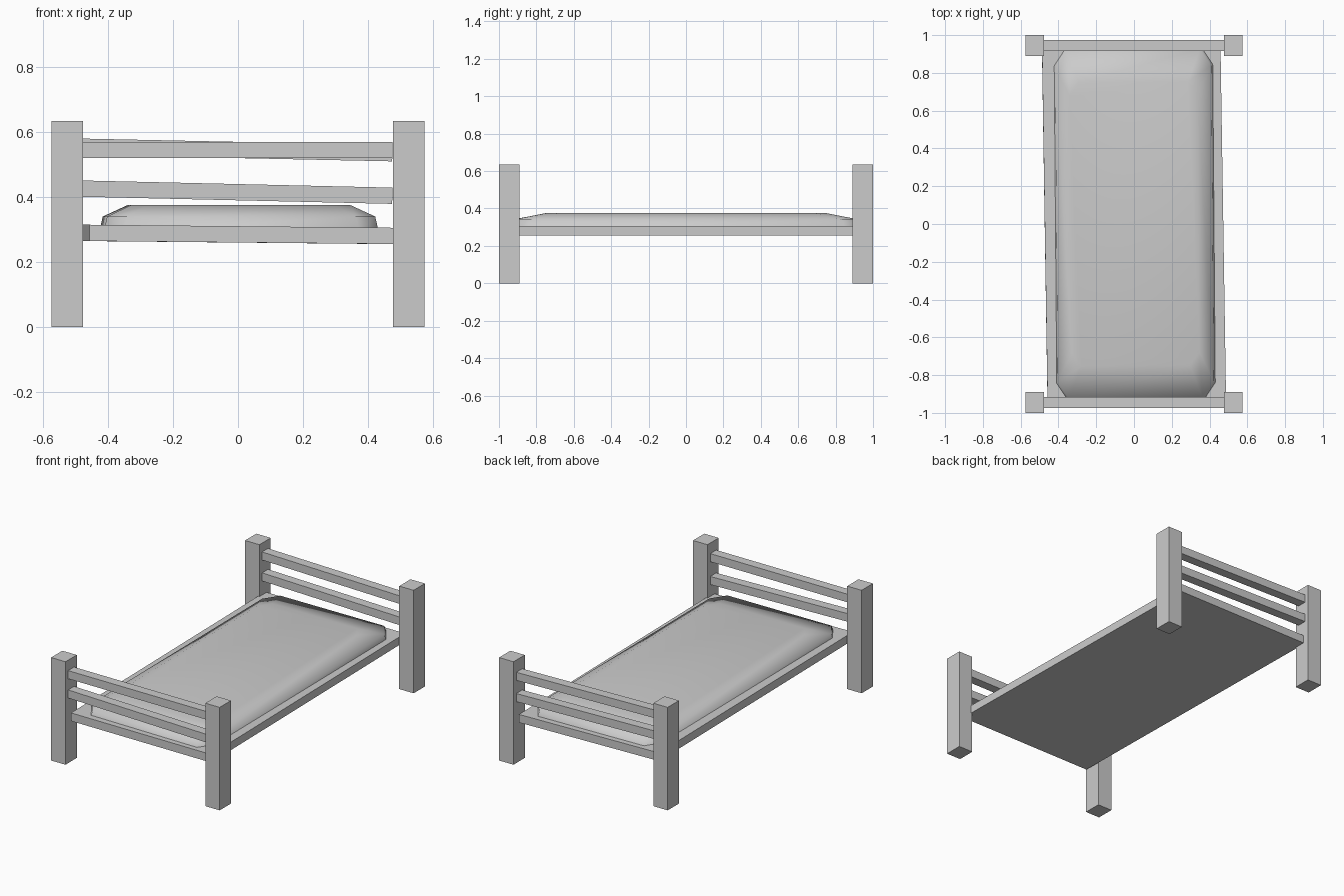
import bpy, bmesh, math
from mathutils import Matrix

cube = bpy.data.objects.get("Cube")
if cube:
    bpy.data.objects.remove(cube, do_unlink=True)

grey = bpy.data.materials.new("light_grey")
grey.use_nodes = True
grey.diffuse_color = (0.6, 0.6, 0.6, 1)
grey.node_tree.nodes["Principled BSDF"].inputs["Base Color"].default_value = (0.6, 0.6, 0.6, 1)


def finish(name, bm):
    bmesh.ops.recalc_face_normals(bm, faces=bm.faces)
    mesh = bpy.data.meshes.new(name)
    bm.to_mesh(mesh)
    bm.free()
    mesh.materials.append(grey)
    obj = bpy.data.objects.new(name, mesh)
    bpy.context.collection.objects.link(obj)
    return obj


def box(name, centre, size, tilt=0, yaw=0):
    bm = bmesh.new()
    bmesh.ops.create_cube(bm, size=1, matrix=Matrix.Diagonal((*size, 1)))
    obj = finish(name, bm)
    obj.location = centre
    obj.rotation_euler = (0, tilt, yaw)
    return obj


# Corner posts
for end, sy in (("front", -1), ("back", 1)):
    for side, sx in (("right", -1), ("left", 1)):
        box(f"{end}_{side}_post", (sx * 0.526, sy * 0.945, 0.317), (0.098, 0.11, 0.635))

# Slightly crooked end rails
for end, y, top_tilt in (("front", -0.945, 0), ("back", 0.945, 0.021)):
    box(f"{end}_top_rail", (-0.002, y, 0.545), (0.955, 0.058, 0.05), top_tilt)
    box(f"{end}_middle_rail", (-0.002, y, 0.415), (0.955, 0.058, 0.05), 0.023)

# Bed base, a little askew
box("bed_base", (0, 0, 0.285), (0.945, 1.934, 0.05), 0.01, 0.0157)

# Mattress: octagonal rings (half width, half length, corner cut x, corner cut y, height)
rings = [
    (0.423, 0.935, 0.06, 0.09, 0.295),
    (0.413, 0.925, 0.06, 0.09, 0.34),
    (0.338, 0.75, 0.05, 0.07, 0.375),
]
bm = bmesh.new()
loops = []
for w, l, cx, cy, z in rings:
    outline = [(w, l - cy), (w - cx, l), (cx - w, l), (-w, l - cy),
               (-w, cy - l), (cx - w, -l), (w - cx, -l), (w, cy - l)]
    loops.append([bm.verts.new((x, y, z)) for x, y in outline])
for low, high in zip(loops, loops[1:]):
    for i in range(len(low)):
        j = (i + 1) % len(low)
        bm.faces.new((low[i], low[j], high[j], high[i]))
bm.faces.new(loops[0])
bm.faces.new(loops[-1])
mattress = finish("mattress", bm)
mattress.rotation_euler.z = 0.008
mattress.location.x = 0.003
bpy.context.view_layer.objects.active = mattress
mattress.select_set(True)
bpy.ops.object.shade_smooth_by_angle(angle=math.radians(60))
